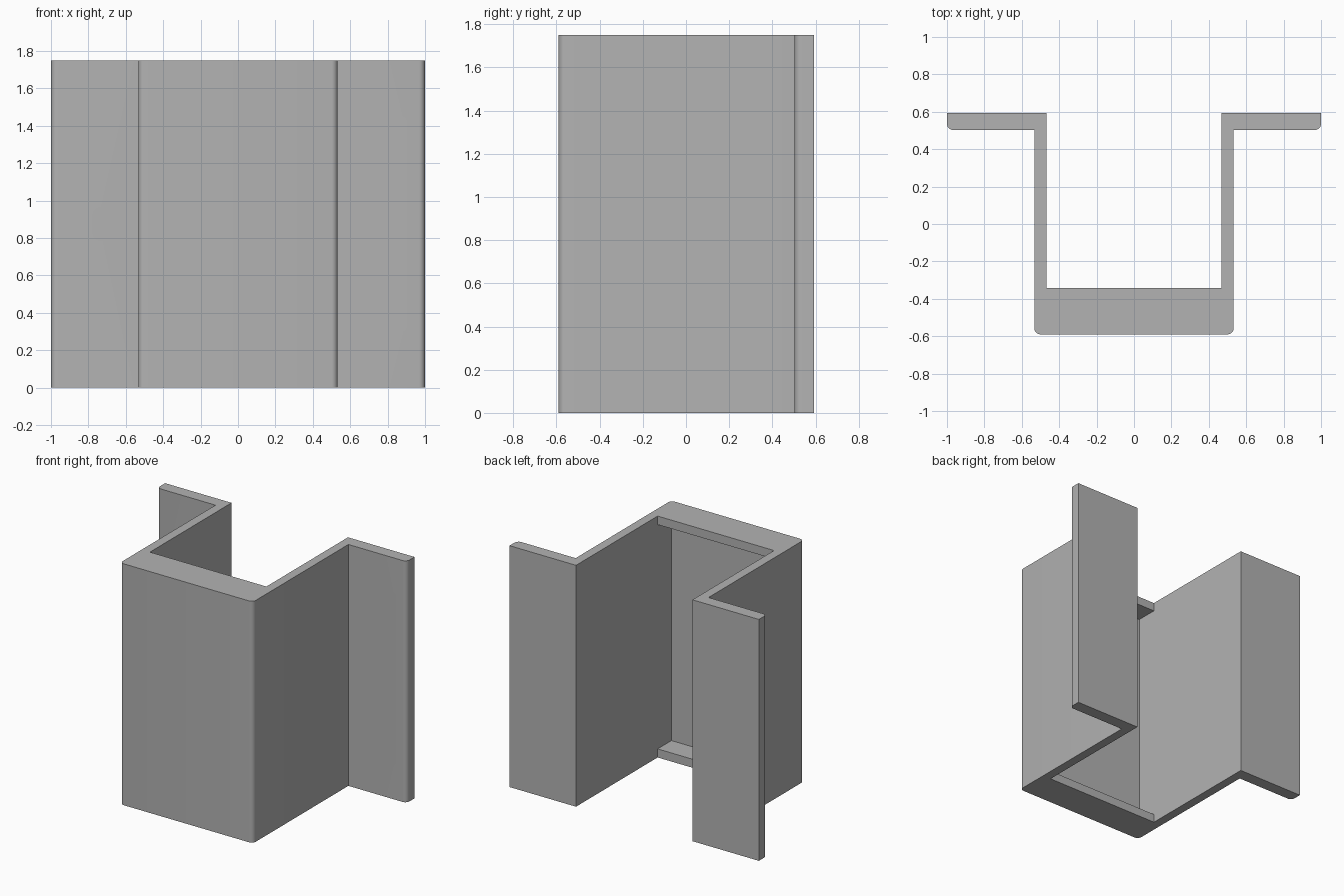
import bpy, bmesh, math

cube = bpy.data.objects.get("Cube")
if cube:
    bpy.data.objects.remove(cube, do_unlink=True)

HEIGHT = 1.75
BACK, FLANGE_FRONT, FRONT = 0.593, 0.503, -0.59
INNER, OUTER = 0.467, 0.533
POCKET_BACK, LIP_EDGE, LIP = -0.5, -0.342, 0.062
ROUND = 0.032

grey = bpy.data.materials.new("plain grey")
grey.use_nodes = True
grey.diffuse_color = (0.45, 0.45, 0.45, 1)
grey.node_tree.nodes["Principled BSDF"].inputs["Base Color"].default_value = grey.diffuse_color


def add_object(name, bm):
    bmesh.ops.recalc_face_normals(bm, faces=bm.faces)
    mesh = bpy.data.meshes.new(name)
    bm.to_mesh(mesh)
    bm.free()
    mesh.materials.append(grey)
    obj = bpy.data.objects.new(name, mesh)
    bpy.context.collection.objects.link(obj)
    return obj


def cut(target, cutter):
    bpy.context.view_layer.objects.active = target
    mod = target.modifiers.new("cut", "BOOLEAN")
    mod.operation, mod.solver, mod.object = "DIFFERENCE", "EXACT", cutter
    bpy.ops.object.modifier_apply(modifier=mod.name)
    bpy.data.objects.remove(cutter, do_unlink=True)


# Hat-shaped cross-section: half profile, mirrored, extruded upward
half = [(OUTER, FRONT), (OUTER, FLANGE_FRONT), (1, FLANGE_FRONT),
        (1, BACK), (INNER, BACK), (INNER, LIP_EDGE)]
profile = half + [(-x, y) for x, y in reversed(half)]
bm = bmesh.new()
base = bm.faces.new([bm.verts.new((x, y, 0)) for x, y in profile])
top = bmesh.ops.extrude_face_region(bm, geom=[base])["geom"]
bmesh.ops.translate(bm, vec=(0, 0, HEIGHT),
                    verts=[v for v in top if isinstance(v, bmesh.types.BMVert)])

# Rounded outer front corners of the box and the flanges
rounded = []
for e in bm.edges:
    a, b = (v.co for v in e.verts)
    upright = abs(a.z - b.z) > 1
    box_corner = abs(a.y - FRONT) < 0.01
    flange_corner = abs(a.x) > 0.99 and abs(a.y - FLANGE_FRONT) < 0.01
    if upright and (box_corner or flange_corner):
        rounded.append(e)
bmesh.ops.bevel(bm, geom=rounded, offset=ROUND, segments=6, profile=0.5,
                affect="EDGES")
bracket = add_object("bracket", bm)

# Pocket in the inner face of the front wall, leaving a lip at top and bottom
bm = bmesh.new()
bmesh.ops.create_cube(bm, size=1)
for v in bm.verts:
    v.co.x *= 2 * INNER
    v.co.y = POCKET_BACK if v.co.y < 0 else 0
    v.co.z = LIP if v.co.z < 0 else HEIGHT - LIP
cut(bracket, add_object("pocket_cutter", bm))

# Screw hole through each flange
for x in (-0.72, 0.738):
    bm = bmesh.new()
    bmesh.ops.create_cone(bm, cap_ends=True, segments=32, radius1=0.048,
                          radius2=0.048, depth=0.4)
    for v in bm.verts:
        cx, cy, cz = v.co
        v.co = (cx + x, cz + FLANGE_FRONT, cy + HEIGHT / 2)
    cut(bracket, add_object("hole_cutter", bm))

bracket.select_set(True)
bpy.context.view_layer.objects.active = bracket
bpy.ops.object.shade_smooth_by_angle(angle=math.radians(30))
